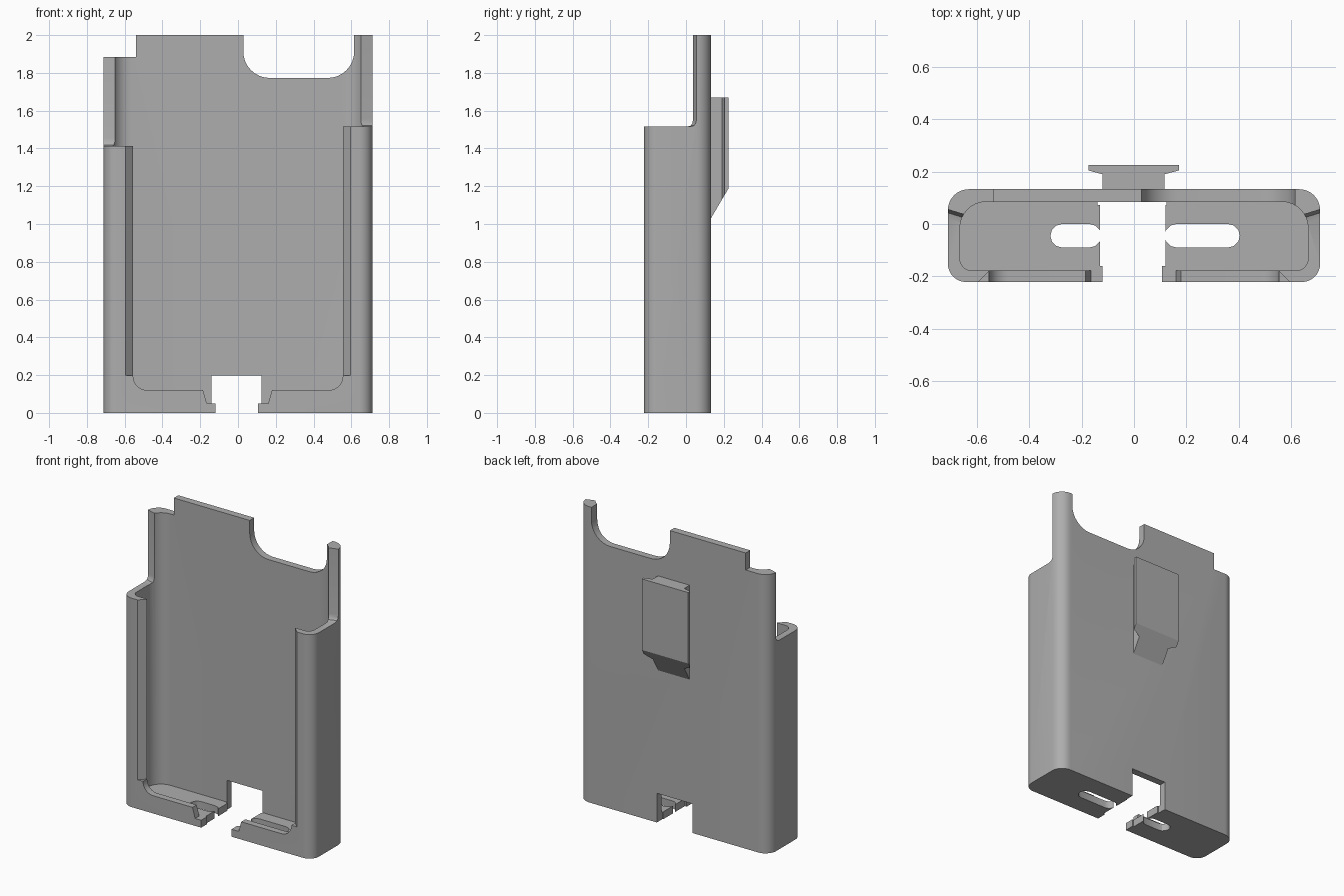
import bpy, bmesh, math

if "Cube" in bpy.data.objects:
    bpy.data.objects.remove(bpy.data.objects["Cube"])

grey = bpy.data.materials.new("mid grey")
grey.diffuse_color = (0.42, 0.42, 0.42, 1)
grey.use_nodes = True
grey.node_tree.nodes["Principled BSDF"].inputs["Base Color"].default_value = grey.diffuse_color


def loft(name, a, b):
    """Solid between two matching closed loops of 3D points."""
    bm = bmesh.new()
    va = [bm.verts.new(p) for p in a]
    vb = [bm.verts.new(p) for p in b]
    n = len(a)
    bm.faces.new(va)
    bm.faces.new(vb[::-1])
    for i in range(n):
        j = (i + 1) % n
        bm.faces.new((va[j], va[i], vb[i], vb[j]))
    bmesh.ops.recalc_face_normals(bm, faces=bm.faces)
    me = bpy.data.meshes.new(name)
    bm.to_mesh(me)
    bm.free()
    ob = bpy.data.objects.new(name, me)
    me.materials.append(grey)
    bpy.context.collection.objects.link(ob)
    return ob


def prism_z(name, pts, z0, z1):
    return loft(name, [(x, y, z0) for x, y in pts], [(x, y, z1) for x, y in pts])


def prism_y(name, pts, y0, y1):
    return loft(name, [(x, y0, z) for x, z in pts], [(x, y1, z) for x, z in pts])


def box(name, x0, x1, y0, y1, z0, z1):
    return prism_z(name, [(x0, y0), (x1, y0), (x1, y1), (x0, y1)], z0, z1)


def arc(cx, cy, r, a0, a1, n=8):
    return [(cx + r * math.cos(math.radians(a0 + (a1 - a0) * i / n)),
             cy + r * math.sin(math.radians(a0 + (a1 - a0) * i / n))) for i in range(n + 1)]


def round_rect(hx, y0, y1, rf, rb):
    """Rounded outline with separate front and back corner radii."""
    return (arc(-hx + rf, y0 + rf, rf, 180, 270) + arc(hx - rf, y0 + rf, rf, 270, 360)
            + arc(hx - rb, y1 - rb, rb, 0, 90) + arc(-hx + rb, y1 - rb, rb, 90, 180))


def cut(target, cutter):
    cutter.hide_render = True
    m = target.modifiers.new("cut", 'BOOLEAN')
    m.operation, m.solver, m.object = 'DIFFERENCE', 'EXACT', cutter
    bpy.context.view_layer.objects.active = target
    bpy.ops.object.modifier_apply(modifier=m.name)
    bpy.data.objects.remove(cutter)


# Tray shell: rounded block hollowed from above
tray = prism_z("tray", round_rect(0.712, -0.222, 0.133, 0.07, 0.08), 0, 2)
cut(tray, prism_z("cavity", round_rect(0.666, -0.178, 0.085, 0.045, 0.1), 0.05, 3))

# Front opening above the low lip
opening = ([(-0.555, 3)] + arc(-0.48, 0.195, 0.075, 180, 270)
           + [(-0.185, 0.12), (-0.165, 0.05), (0.16, 0.05), (0.18, 0.12)]
           + arc(0.48, 0.195, 0.075, 270, 360) + [(0.555, 3)])
cut(tray, prism_y("front_opening", opening, -0.4, -0.1))

# Bevelled edges of the side lips
cut(tray, prism_z("lip_bevel", [(-0.673, -0.3), (0.673, -0.3), (0.473, -0.1), (-0.473, -0.1)], 0.197, 3))

# Connector gap through lip, floor and back wall
cut(tray, box("lip_gap", -0.12, 0.107, -1, -0.1, -1, 0.3))
cut(tray, box("floor_gap", -0.13, 0.12, -0.16, 0.08, -1, 0.15))
cut(tray, box("back_gap", -0.14, 0.125, 0.073, 1, -1, 0.197))

# Floor slots
for x0, x1 in ((-0.32, -0.125), (0.117, 0.405)):
    r = 0.045
    slot = arc(x0 + r, -0.045, r, 90, 270, 6) + arc(x1 - r, -0.045, r, -90, 90, 6)
    cut(tray, prism_z("floor_slot", slot, -1, 0.3))

# Upper side walls cut back to narrow wings, with a small curved foot
for s, z in ((-1, 1.413), (1, 1.515)):
    side = [(-1, z), (0.0, z), (0.022, z + 0.006), (0.032, z + 0.02), (0.035, z + 0.04), (0.035, 3)]
    cut(tray, loft("wing_cut", [(s * 0.5, y - 0.045, h) for y, h in side],
                   [(s * 0.8, y + 0.048, h) for y, h in side]))

# Top edge: corner step and wide rounded notch
cut(tray, box("corner_step", -1, -0.54, -1, 1, 1.885, 3))
notch = [(0.028, 3)] + arc(0.168, 1.913, 0.14, 180, 270) + arc(0.475, 1.913, 0.14, 270, 360) + [(0.615, 3)]
cut(tray, prism_y("top_notch", notch, -1, 1))

# Belt clip mount: T-shaped rail with a slanted lower end
rail = [(-0.12, 0.132), (-0.12, 0.19), (-0.175, 0.205), (-0.175, 0.226),
        (0.172, 0.226), (0.172, 0.205), (0.116, 0.19), (0.116, 0.132)]
clip = loft("clip_mount", [(x, y, 1.03 + (y - 0.132) * 1.7) for x, y in rail],
            [(x, y, 1.67) for x, y in rail])

# Smooth the rounded corners, keep hard edges sharp
bpy.ops.object.select_all(action='DESELECT')
for ob in (tray, clip):
    ob.select_set(True)
bpy.context.view_layer.objects.active = tray
bpy.ops.object.shade_smooth_by_angle(angle=math.radians(30))
